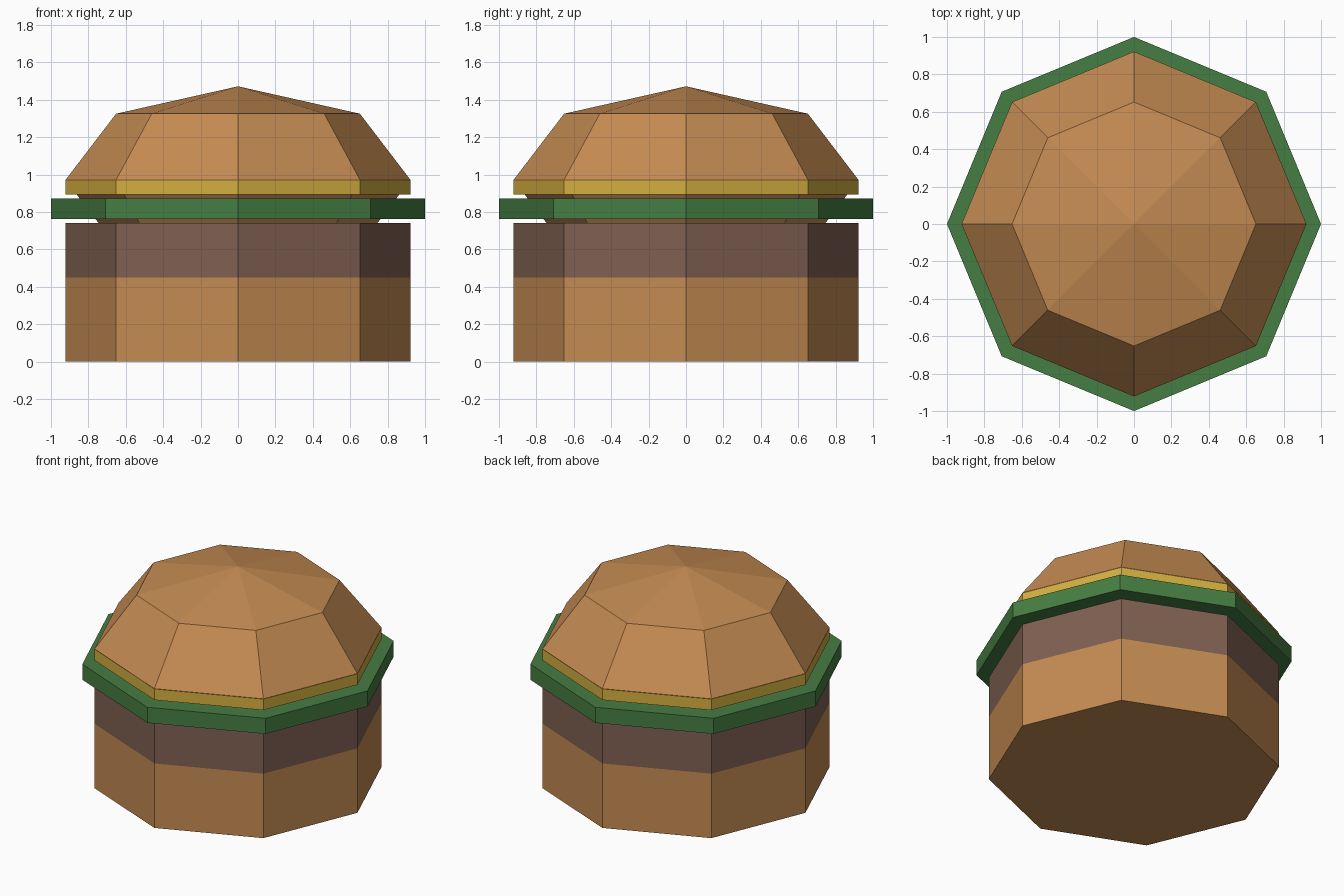
import bpy

if "Cube" in bpy.data.objects:
    bpy.data.objects.remove(bpy.data.objects["Cube"])


def material(name, r, g, b):
    lin = lambda c: ((c / 255 + 0.055) / 1.055) ** 2.4
    m = bpy.data.materials.new(name)
    m.diffuse_color = (lin(r), lin(g), lin(b), 1)
    m.use_nodes = True
    m.node_tree.nodes["Principled BSDF"].inputs["Base Color"].default_value = m.diffuse_color
    return m


BUN = material("bun brown", 196, 139, 82)
PATTY = material("patty brown", 128, 96, 82)
LETTUCE = material("lettuce green", 70, 125, 66)
CHEESE = material("cheese yellow", 212, 175, 64)


def layer(name, radius, z0, z1, mat):
    """Octagonal slab from z0 to z1."""
    bpy.ops.mesh.primitive_cylinder_add(vertices=8, radius=radius, depth=z1 - z0,
                                        location=(0, 0, (z0 + z1) / 2))
    ob = bpy.context.object
    ob.name = name
    ob.data.materials.append(mat)


# Stacked layers
layer("bottom_bun", 0.922, 0.0, 0.45, BUN)
layer("patty", 0.922, 0.45, 0.742, PATTY)
layer("lettuce", 1.0, 0.763, 0.872, LETTUCE)
layer("cheese", 0.922, 0.893, 0.97, CHEESE)

# Top bun: squashed low-poly ball whose lower half sinks through the fillings
bpy.ops.mesh.primitive_uv_sphere_add(segments=8, ring_count=4, radius=1,
                                     location=(0, 0, 0.972), scale=(0.922, 0.922, 0.5))
top = bpy.context.object
top.name = "top_bun"
top.data.materials.append(BUN)
